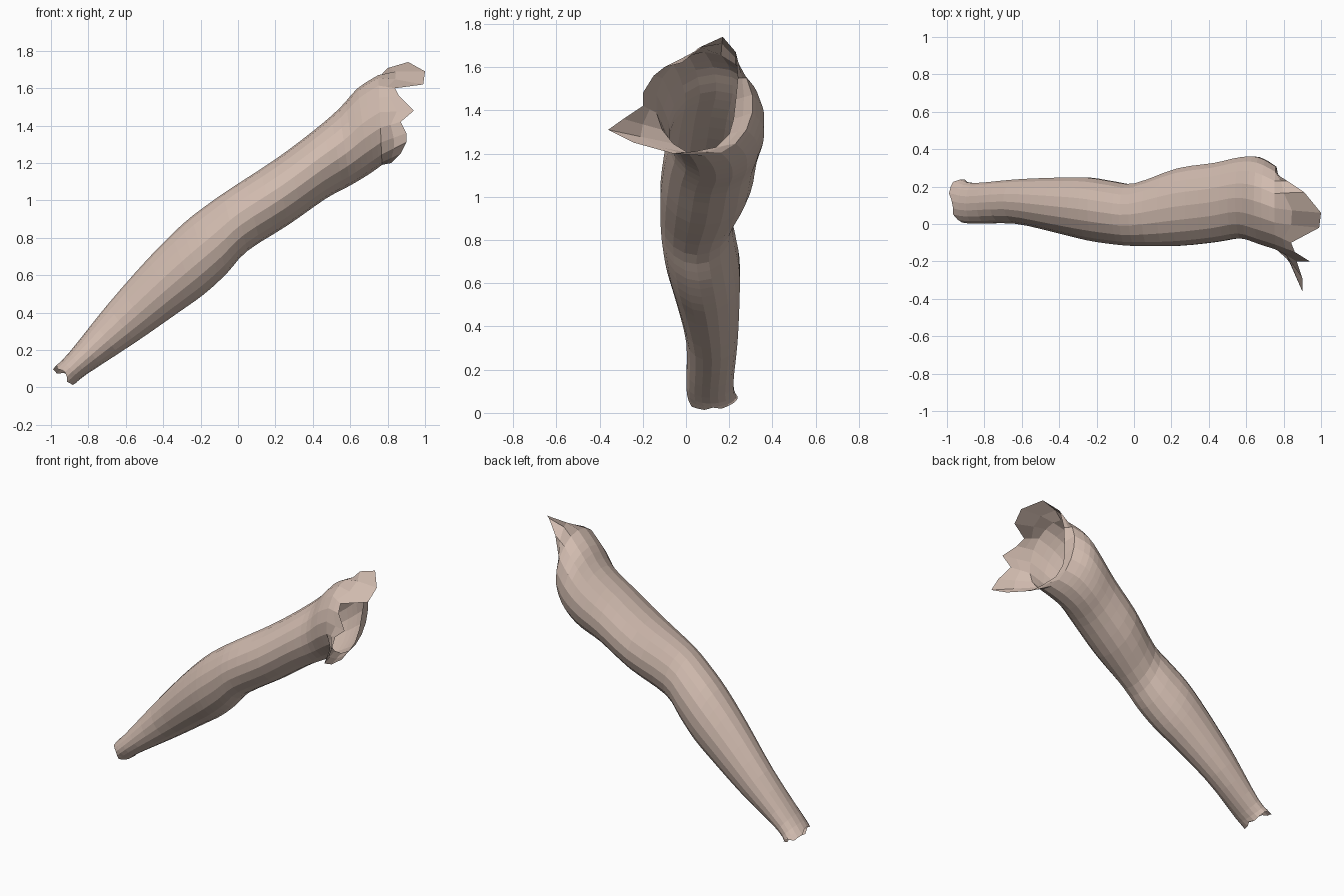
import bpy
import bmesh
import math
import random
from mathutils import Vector

cube = bpy.data.objects.get("Cube")
if cube:
    bpy.data.objects.remove(cube, do_unlink=True)

random.seed(4)
SIDES = 18
STEPS = 3


def make_material(name, colour):
    material = bpy.data.materials.new(name)
    material.use_nodes = True
    material.diffuse_color = colour
    shader = material.node_tree.nodes["Principled BSDF"]
    shader.inputs["Base Color"].default_value = colour
    shader.inputs["Roughness"].default_value = 0.8
    return material


def smooth_blend(a, b, c, d, t):
    """Catmull-Rom blend between stations b and c."""
    return [0.5 * (2 * q + (r - p) * t
                   + (2 * p - 5 * q + 4 * r - s) * t ** 2
                   + (3 * q - p - 3 * r + s) * t ** 3)
            for p, q, r, s in zip(a, b, c, d)]


def refine(stations):
    """Insert smooth in-between sections along the limb."""
    padded = [stations[0]] + stations + [stations[-1]]
    result = []
    for i in range(len(stations) - 1):
        for step in range(STEPS):
            result.append(smooth_blend(*padded[i:i + 4], step / STEPS))
    result.append(stations[-1])
    return result


def section_points(section):
    """Tilted oval from its upper point, lower point and depth range."""
    top_x, top_z, low_x, low_z, front, back = section
    points = []
    for i in range(SIDES):
        angle = math.tau * i / SIDES
        up = (1 + math.cos(angle)) / 2
        toward_front = (1 + math.sin(angle)) / 2
        points.append(Vector((low_x + (top_x - low_x) * up,
                              back + (front - back) * toward_front,
                              low_z + (top_z - low_z) * up)))
    return points


def loft(bm, rings):
    """Join successive rings of points with quads, leaving both ends open."""
    loops = [[bm.verts.new(point) for point in ring] for ring in rings]
    for lower, upper in zip(loops, loops[1:]):
        for i in range(SIDES):
            j = (i + 1) % SIDES
            bm.faces.new((lower[i], lower[j], upper[j], upper[i]))


# Limb sections from wrist to shoulder: top x, top z, low x, low z, front y, back y
stations = [
    (-.98, .11, -.87, .02, .01, .24),
    (-.9, .19, -.81, .07, 0, .22),
    (-.7, .44, -.55, .24, 0, .24),
    (-.48, .69, -.32, .4, -.05, .25),
    (-.3, .87, -.18, .5, -.09, .25),
    (-.16, .98, -.06, .61, -.11, .23),
    (-.03, 1.07, .05, .73, -.12, .22),
    (.2, 1.22, .27, .87, -.12, .3),
    (.4, 1.37, .47, 1.01, -.1, .33),
    (.54, 1.49, .6, 1.08, -.08, .36),
    (.64, 1.6, .7, 1.14, -.11, .36),
    (.75, 1.67, .77, 1.19, -.14, .31),
]

# Torn shoulder edge, starting at the top and passing over the front
shoulder_rim = [
    (1, .06, 1.69), (.99, -.02, 1.62), (.84, -.1, 1.6),
    (.86, -.15, 1.56), (.94, -.2, 1.48), (.87, -.2, 1.42),
    (.9, -.29, 1.36), (.9, -.36, 1.31), (.87, -.24, 1.25),
    (.82, -.06, 1.2), (.8, .04, 1.21), (.78, .14, 1.23),
    (.77, .2, 1.29), (.77, .22, 1.36), (.78, .23, 1.45),
    (.79, .24, 1.55), (.82, .23, 1.67), (.91, .17, 1.74),
]

rings = [section_points(section) for section in refine(stations)]

# Uneven wrist edge, shifted along the limb direction
along = Vector((-.6, 0, -.5))
for point in rings[0]:
    point += along * random.uniform(-.02, .03)
    point.z = max(point.z, 0)

# Halfway ring softens the turn from the shoulder into its torn edge
rim = [Vector(point) for point in shoulder_rim]
halfway = [a.lerp(b, .5) for a, b in zip(rings[-1], rim)]
for i, point in enumerate(halfway):
    if i in (0, 1, SIDES - 1):
        point.x -= .03
        point.z += .01
rings += [halfway, rim]

# Arm surface
bm = bmesh.new()
loft(bm, rings)
bmesh.ops.recalc_face_normals(bm, faces=bm.faces)
mesh = bpy.data.meshes.new("arm")
bm.to_mesh(mesh)
bm.free()

# Keep the outside of the open shell facing outward
middle = mesh.polygons[len(mesh.polygons) // 2]
axis_point = sum(rings[len(rings) // 2], Vector()) / SIDES
if middle.normal.dot(middle.center - axis_point) < 0:
    mesh.flip_normals()

mesh.materials.append(make_material("skin", (.64, .50, .43, 1)))
arm = bpy.data.objects.new("arm", mesh)
bpy.context.collection.objects.link(arm)
